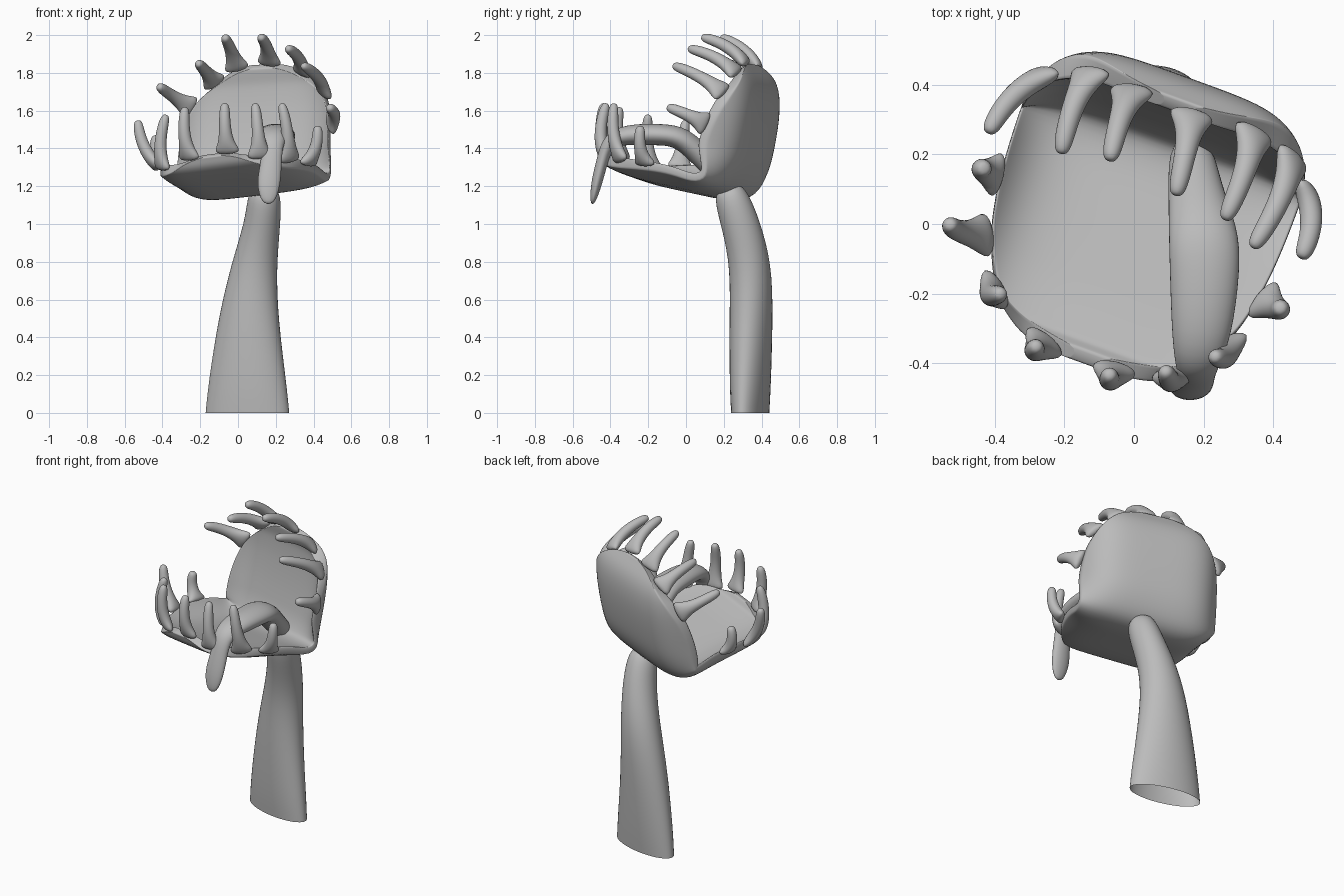
import bpy
import bmesh
import math
from mathutils import Vector

if "Cube" in bpy.data.objects:
    bpy.data.objects.remove(bpy.data.objects["Cube"], do_unlink=True)

grey = bpy.data.materials.new("plain_grey")
grey.use_nodes = True
grey.diffuse_color = (0.5, 0.5, 0.5, 1)
grey.node_tree.nodes["Principled BSDF"].inputs["Base Color"].default_value = (0.5, 0.5, 0.5, 1)

HINGE = Vector((0.94, -0.34, 0))   # runs along the fold of the trap
BACK = Vector((0.34, 0.94, 0))     # points away from the mouth
UP = Vector((0, 0, 1))


def finish(name, bm, levels):
    bmesh.ops.recalc_face_normals(bm, faces=bm.faces)
    for f in bm.faces:
        f.smooth = True
    mesh = bpy.data.meshes.new(name)
    bm.to_mesh(mesh)
    bm.free()
    mesh.materials.append(grey)
    ob = bpy.data.objects.new(name, mesh)
    bpy.context.collection.objects.link(ob)
    sub = ob.modifiers.new("smooth", "SUBSURF")
    sub.levels = sub.render_levels = levels


def tube(name, path, radii, side, sides=10, open_start=False):
    """Loft elliptical rings along a path; side sets the wide direction."""
    bm = bmesh.new()
    pts = [Vector(p) for p in path]
    rings = []
    for i, p in enumerate(pts):
        t = (pts[min(i + 1, len(pts) - 1)] - pts[max(i - 1, 0)]).normalized()
        a = (side - t * side.dot(t)).normalized()
        b = t.cross(a)
        rx, ry = radii[i]
        rings.append([bm.verts.new(p + 1.09 * (a * rx * math.cos(k * math.tau / sides)
                                               + b * ry * math.sin(k * math.tau / sides)))
                      for k in range(sides)])
    for r, s in zip(rings, rings[1:]):
        for k in range(sides):
            j = (k + 1) % sides
            bm.faces.new((r[k], r[j], s[j], s[k]))
    bm.faces.new(rings[-1])
    if not open_start:
        bm.faces.new(rings[0][::-1])
    finish(name, bm, 2)


# Outer section of the trap, from the front lip, round the hinge, to the top lip
SECTION = [Vector(p) for p in (
    (-0.43, 1.36), (-0.39, 1.29), (-0.25, 1.23), (0.0, 1.175), (0.18, 1.145), (0.30, 1.17),
    (0.385, 1.29), (0.43, 1.46), (0.45, 1.63), (0.435, 1.75), (0.38, 1.85))]
LENGTHS = [0.0]
for a, b in zip(SECTION, SECTION[1:]):
    LENGTHS.append(LENGTHS[-1] + (b - a).length)


def section(v):
    """Smooth point on the section for v from -1 to 1."""
    d = (v + 1) / 2 * LENGTHS[-1]
    i = 0
    while i < len(SECTION) - 2 and d > LENGTHS[i + 1]:
        i += 1
    f = (d - LENGTHS[i]) / (LENGTHS[i + 1] - LENGTHS[i])
    p1, p2 = SECTION[i], SECTION[i + 1]
    p0 = SECTION[i - 1] if i else p1 * 2 - p2
    p3 = SECTION[i + 2] if i + 2 < len(SECTION) else p2 * 2 - p1
    return (p1 * 2 + (p2 - p0) * f + (p0 * 2 - p1 * 5 + p2 * 4 - p3) * f * f
            + (p1 * 3 - p0 - p2 * 3 + p3) * f ** 3) / 2


def trap_points(v, s):
    """Outer and inner points: v across the hinge, s from edge to edge."""
    power = 3.4 if v < 0 else 4
    e = s * math.sqrt(max(1 - abs(v) ** power, 0))
    p = section(v)
    t = (section(min(v + 0.03, 1)) - section(max(v - 0.03, -1))).normalized()
    inward = BACK * -t.y + UP * t.x
    # The edges curl inward: strongly above, less below on the left, little at the hinge
    upper = min(max((v + 0.1) / 0.4, 0), 1)
    lower = 0.16 if e < 0 else 0.06
    curl = (lower + (0.16 - lower) * upper - 0.04 * math.exp(-(v / 0.2) ** 2)) * abs(e) ** 5
    tilt = 0.05 - 0.025 * upper
    outer = (HINGE * (0.425 * e + 0.005) + BACK * p.x + UP * (p.y + tilt * e) + inward * curl)
    # Thick in the middle, thin at the rim
    thick = 0.042 + (0.035 + 0.03 * upper) * (1 - e ** 4) * (1 - v ** 6)
    return outer, outer + inward * thick


# Trap: two fleshy lobes folded from one sheet, with an outer and an inner skin
ROWS, COLS = 36, 18
bm = bmesh.new()
skins = ([], [])
for i in range(ROWS + 1):
    v = math.sin(math.radians(-86 + 172 * i / ROWS))
    row = [trap_points(v, -math.cos(math.pi * j / COLS)) for j in range(COLS + 1)]
    for k in (0, 1):
        skins[k].append([bm.verts.new(pair[k]) for pair in row])
for grid in skins:
    for r, s in zip(grid, grid[1:]):
        for j in range(COLS):
            bm.faces.new((r[j], r[j + 1], s[j + 1], s[j]))
partner = {a: b for ra, rb in zip(*skins) for a, b in zip(ra, rb)}
edges = [e.verts[:] for e in bm.edges if e.is_boundary and e.verts[0] in partner]
for a, b in edges:
    bm.faces.new((a, b, partner[b], partner[a]))
rim = [(a.co + partner[a].co) / 2 for a, b in edges] + [(b.co + partner[b].co) / 2 for a, b in edges]
finish("trap_lobes", bm, 1)

# Teeth: tip, then a rough root that snaps to the trap's rim
UPPER = [
    ((-0.42, 0.26, 1.73), (-0.24, 0.45, 1.58)),
    ((-0.21, 0.20, 1.85), (-0.14, 0.44, 1.74)),
    ((-0.07, 0.18, 1.99), (0.02, 0.40, 1.82)),
    ((0.12, 0.08, 1.99), (0.19, 0.34, 1.84)),
    ((0.26, 0.01, 1.93), (0.36, 0.28, 1.79)),
    ((0.34, -0.07, 1.84), (0.47, 0.21, 1.68)),
    ((0.48, -0.10, 1.62), (0.51, 0.13, 1.53)),
]
LOWER = [
    ((-0.43, 0.16, 1.47), (-0.40, 0.12, 1.30)),
    ((-0.53, 0.00, 1.55), (-0.41, -0.01, 1.30)),
    ((-0.38, -0.20, 1.58), (-0.37, -0.18, 1.33)),
    ((-0.28, -0.35, 1.62), (-0.26, -0.33, 1.35)),
    ((-0.07, -0.43, 1.64), (-0.07, -0.40, 1.36)),
    ((0.09, -0.42, 1.64), (0.10, -0.40, 1.36)),
    ((0.23, -0.38, 1.64), (0.30, -0.34, 1.36)),
    ((0.42, -0.24, 1.52), (0.40, -0.22, 1.33)),
]
# Roots flare along the rim like webbing
TOOTH = [(0.085, 0.026), (0.046, 0.034), (0.033, 0.033), (0.03, 0.03), (0.027, 0.027), (0.014, 0.014)]
CENTRE = Vector((0.05, 0.05, 1.45))
for label, teeth in (("upper", UPPER), ("lower", LOWER)):
    for n, (tip, guess) in enumerate(teeth):
        tip, guess = Vector(tip), Vector(guess)
        root = min(rim, key=lambda p: (p - guess).length)
        out = (root - CENTRE).normalized()
        bend = (root + tip) / 2 + out * 0.06
        path = [root * (1 - f) ** 2 + bend * 2 * f * (1 - f) + tip * f * f
                for f in (0, 0.2, 0.45, 0.7, 0.92, 1.0)]
        tube(f"{label}_tooth_{n + 1}", path, TOOTH, out.cross(tip - root), sides=8)

# Stem: wide flattened foot narrowing up to the hinge, open underneath
tube("stem",
     [(0.05, 0.34, 0), (0.05, 0.34, 0.15), (0.055, 0.345, 0.5), (0.085, 0.345, 0.78),
      (0.13, 0.29, 1.0), (0.14, 0.24, 1.14), (0.14, 0.22, 1.2)],
     [(0.222, 0.088), (0.207, 0.1), (0.157, 0.11), (0.117, 0.108),
      (0.092, 0.1), (0.088, 0.09), (0.06, 0.06)],
     Vector((0.97, -0.22, 0)), open_start=True)

# Tongue: rises from the hinge, runs out over the lower lobe and droops
tube("tongue",
     [(0.16, 0.25, 1.2), (0.175, 0.1, 1.34), (0.2, -0.02, 1.46), (0.205, -0.12, 1.475),
      (0.195, -0.32, 1.475), (0.18, -0.41, 1.44), (0.18, -0.44, 1.35), (0.16, -0.475, 1.21),
      (0.16, -0.497, 1.1)],
     [(0.06, 0.06), (0.075, 0.06), (0.098, 0.06), (0.1, 0.056), (0.085, 0.055),
      (0.06, 0.04), (0.05, 0.03), (0.066, 0.03), (0.03, 0.012)],
     Vector((1, 0, 0)))
